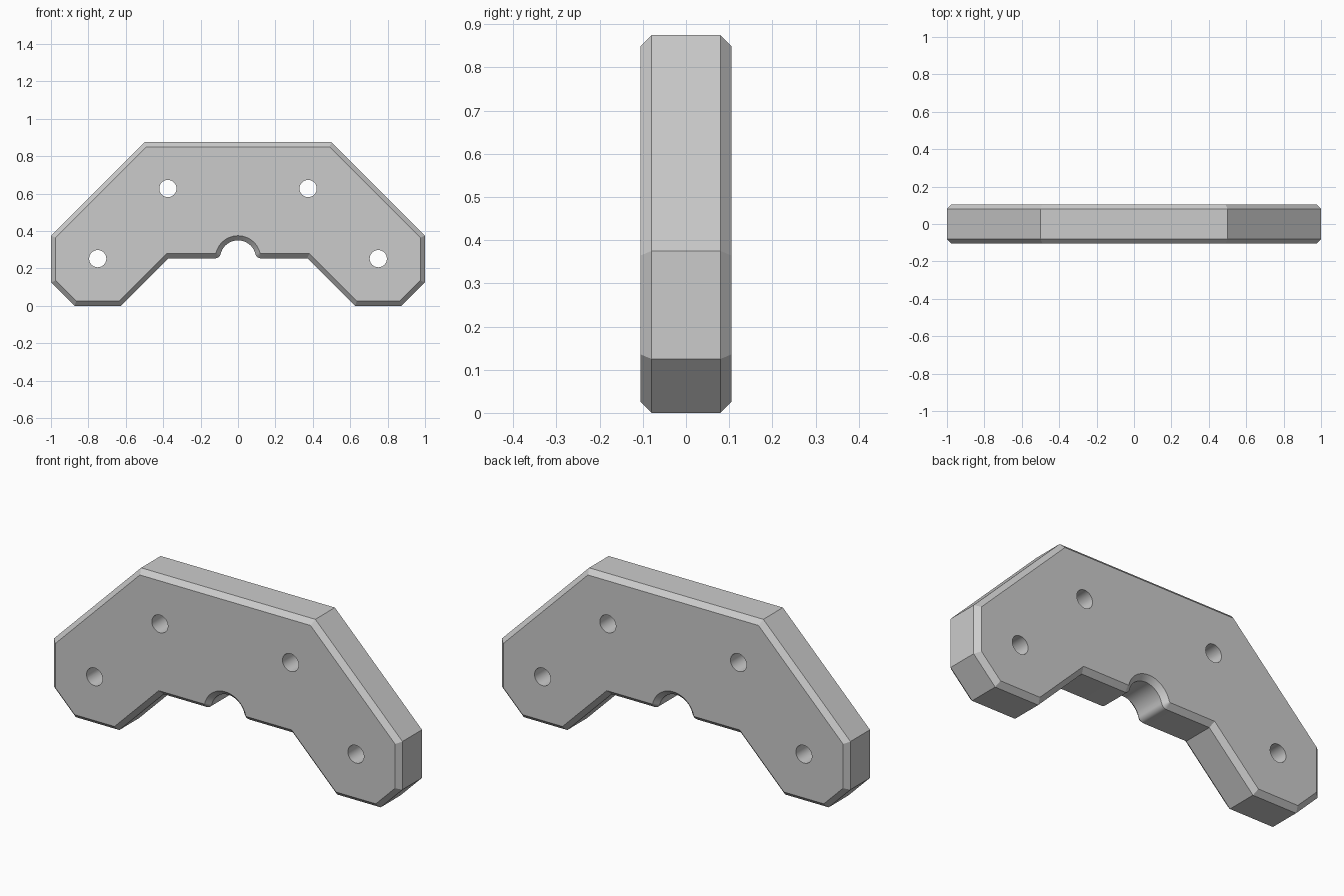
import bpy, bmesh, math
from mathutils import Vector, Matrix

if "Cube" in bpy.data.objects:
    bpy.data.objects.remove(bpy.data.objects["Cube"])

HALF, CHAMFER = 0.105, 0.025
FLAT_Z, ARC_R, FILLET_R = 0.254, 0.096, 0.03


def arc(cx, cz, r, a0, a1, n):
    return [Vector((cx + r * math.cos(a0 + (a1 - a0) * i / n),
                    cz + r * math.sin(a0 + (a1 - a0) * i / n))) for i in range(n + 1)]


def inset(pts, d):
    """Mitred inward offset of a clockwise outline."""
    out = []
    for i, p in enumerate(pts):
        a = (p - pts[i - 1]).normalized()
        b = (pts[(i + 1) % len(pts)] - p).normalized()
        na, nb = Vector((a.y, -a.x)), Vector((b.y, -b.x))
        out.append(p + (na + nb) * d / (1 + na.dot(nb)))
    return out


# Right half of the outline, clockwise from the top to the centre of the notch
tilt = math.asin(FILLET_R / (ARC_R + FILLET_R))
half = [Vector(p) for p in ((0.5, 0.875), (1, 0.375), (1, 0.125), (0.875, 0),
                            (0.625, 0), (0.625 - FLAT_Z, FLAT_Z))]
half += arc((ARC_R + FILLET_R) * math.cos(tilt), FLAT_Z + FILLET_R, FILLET_R,
            1.5 * math.pi, math.pi + tilt, 6)
half += arc(0, FLAT_Z, ARC_R, tilt, math.pi / 2, 10)[1:]
outline = half + [Vector((-p.x, p.y)) for p in reversed(half[:-1])]

# Chamfered plate: four rings of the outline joined through the thickness
bm = bmesh.new()
small = inset(outline, CHAMFER)
rings = [[bm.verts.new((p.x, y, p.y)) for p in pts] for pts, y in (
    (small, -HALF), (outline, -HALF + CHAMFER), (outline, HALF - CHAMFER), (small, HALF))]
n = len(outline)
for r0, r1 in zip(rings, rings[1:]):
    for i in range(n):
        j = (i + 1) % n
        bm.faces.new((r0[i], r0[j], r1[j], r1[i]))
bm.faces.new(rings[0])
bm.faces.new(rings[-1])
bmesh.ops.recalc_face_normals(bm, faces=bm.faces)
mesh = bpy.data.meshes.new("bracket_plate")
bm.to_mesh(mesh)
bm.free()
plate = bpy.data.objects.new("bracket_plate", mesh)
bpy.context.collection.objects.link(plate)

# Four bolt holes
bm = bmesh.new()
for side in (-1, 1):
    for x, z in ((0.375, 0.627), (0.75, 0.252)):
        bmesh.ops.create_cone(bm, cap_ends=True, segments=32, radius1=0.046, radius2=0.046,
                              depth=0.5, matrix=Matrix.Translation((side * x, 0, z))
                              @ Matrix.Rotation(math.pi / 2, 4, 'X'))
mesh = bpy.data.meshes.new("hole_cutter")
bm.to_mesh(mesh)
bm.free()
cutter = bpy.data.objects.new("hole_cutter", mesh)
cutter.hide_render = True
bpy.context.collection.objects.link(cutter)

mod = plate.modifiers.new("bolt_holes", 'BOOLEAN')
mod.operation, mod.solver, mod.object = 'DIFFERENCE', 'EXACT', cutter
bpy.context.view_layer.objects.active = plate
plate.select_set(True)
bpy.ops.object.modifier_apply(modifier=mod.name)
bpy.data.objects.remove(cutter)
bpy.ops.object.shade_smooth_by_angle(angle=math.radians(25))
